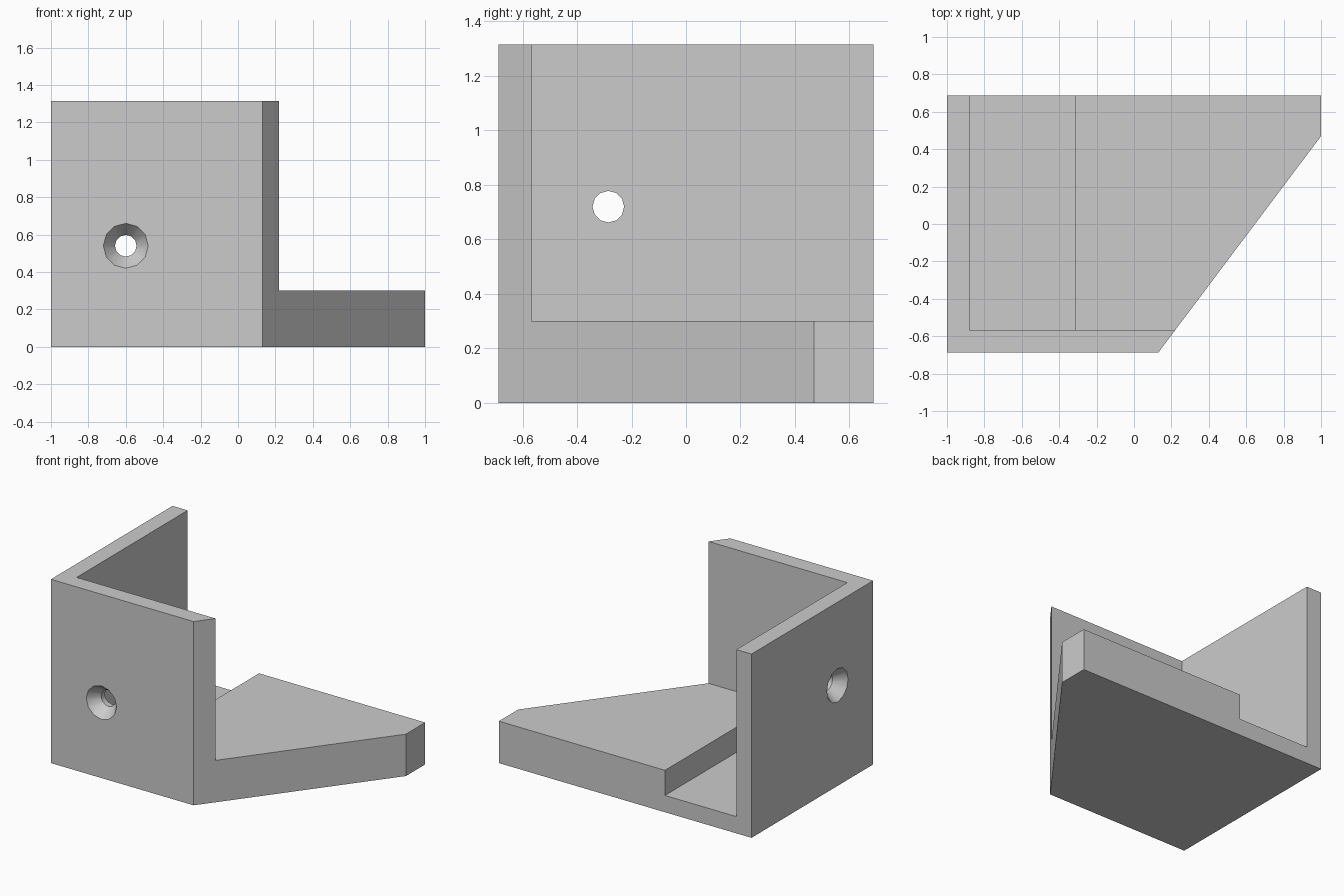
import bpy, bmesh, math
from mathutils import Matrix

cube = bpy.data.objects.get("Cube")
if cube:
    bpy.data.objects.remove(cube, do_unlink=True)

grey = bpy.data.materials.new("light_grey")
grey.use_nodes = True
COLOR = (0.6, 0.6, 0.6, 1)
grey.diffuse_color = COLOR
grey.node_tree.nodes["Principled BSDF"].inputs["Base Color"].default_value = COLOR

W, D, H = 1.0, 0.6875, 1.315      # half width, half depth, height
WALL, BASE, FLOOR = 0.12, 0.30, 0.12


def finish(name, bm):
    bmesh.ops.recalc_face_normals(bm, faces=bm.faces)
    mesh = bpy.data.meshes.new(name)
    bm.to_mesh(mesh)
    bm.free()
    mesh.materials.append(grey)
    obj = bpy.data.objects.new(name, mesh)
    bpy.context.collection.objects.link(obj)
    return obj


def prism(name, outline, z0, z1):
    bm = bmesh.new()
    face = bm.faces.new([bm.verts.new((x, y, z0)) for x, y in outline])
    top = bmesh.ops.extrude_face_region(bm, geom=[face])["geom"]
    verts = [v for v in top if isinstance(v, bmesh.types.BMVert)]
    bmesh.ops.translate(bm, verts=verts, vec=(0, 0, z1 - z0))
    return finish(name, bm)


def block(name, x0, x1, y0, y1, z0, z1):
    return prism(name, [(x0, y0), (x1, y0), (x1, y1), (x0, y1)], z0, z1)


def screw_hole(name, matrix, sides=12):
    # Countersunk profile of (depth into the wall, radius), lathed along +z
    profile = [(-0.02, 0.12), (0, 0.12), (0.08, 0.058), (0.2, 0.058)]
    bm = bmesh.new()
    rings = [[bm.verts.new((r * math.cos(math.tau * i / sides),
                            r * math.sin(math.tau * i / sides), z))
              for i in range(sides)] for z, r in profile]
    for a, b in zip(rings, rings[1:]):
        for i in range(sides):
            j = (i + 1) % sides
            bm.faces.new((a[i], a[j], b[j], b[i]))
    bm.faces.new(rings[0])
    bm.faces.new(rings[-1])
    bm.transform(matrix)
    return finish(name, bm)


# Solid footprint with a slanted front right side
bracket = prism("corner_bracket", [(-W, -D), (0.13, -D), (W, 0.47), (W, D), (-W, D)], 0, H)

# Open space between the walls, channel in the base, and screw holes
front_hole = Matrix.Translation((-0.6, -D, 0.54)) @ Matrix.Rotation(-math.pi / 2, 4, "X")
side_hole = Matrix.Translation((-W, -0.285, 0.72)) @ Matrix.Rotation(math.pi / 2, 4, "Y")
cutters = [
    block("open_space_cutter", WALL - W, 2, WALL - D, 2, BASE, 2),
    block("channel_cutter", WALL - W, -0.315, WALL - D, 2, FLOOR, 1),
    screw_hole("front_hole_cutter", front_hole),
    screw_hole("side_hole_cutter", side_hole),
]
for cutter in cutters:
    cutter.hide_render = True
    mod = bracket.modifiers.new(cutter.name, "BOOLEAN")
    mod.operation = "DIFFERENCE"
    mod.solver = "EXACT"
    mod.object = cutter

# Apply the cuts, then remove the cutters
bpy.ops.object.select_all(action="DESELECT")
bpy.context.view_layer.objects.active = bracket
bracket.select_set(True)
for cutter in cutters:
    bpy.ops.object.modifier_apply(modifier=cutter.name)
    bpy.data.objects.remove(cutter, do_unlink=True)
bpy.ops.object.shade_smooth_by_angle(angle=math.radians(32))
